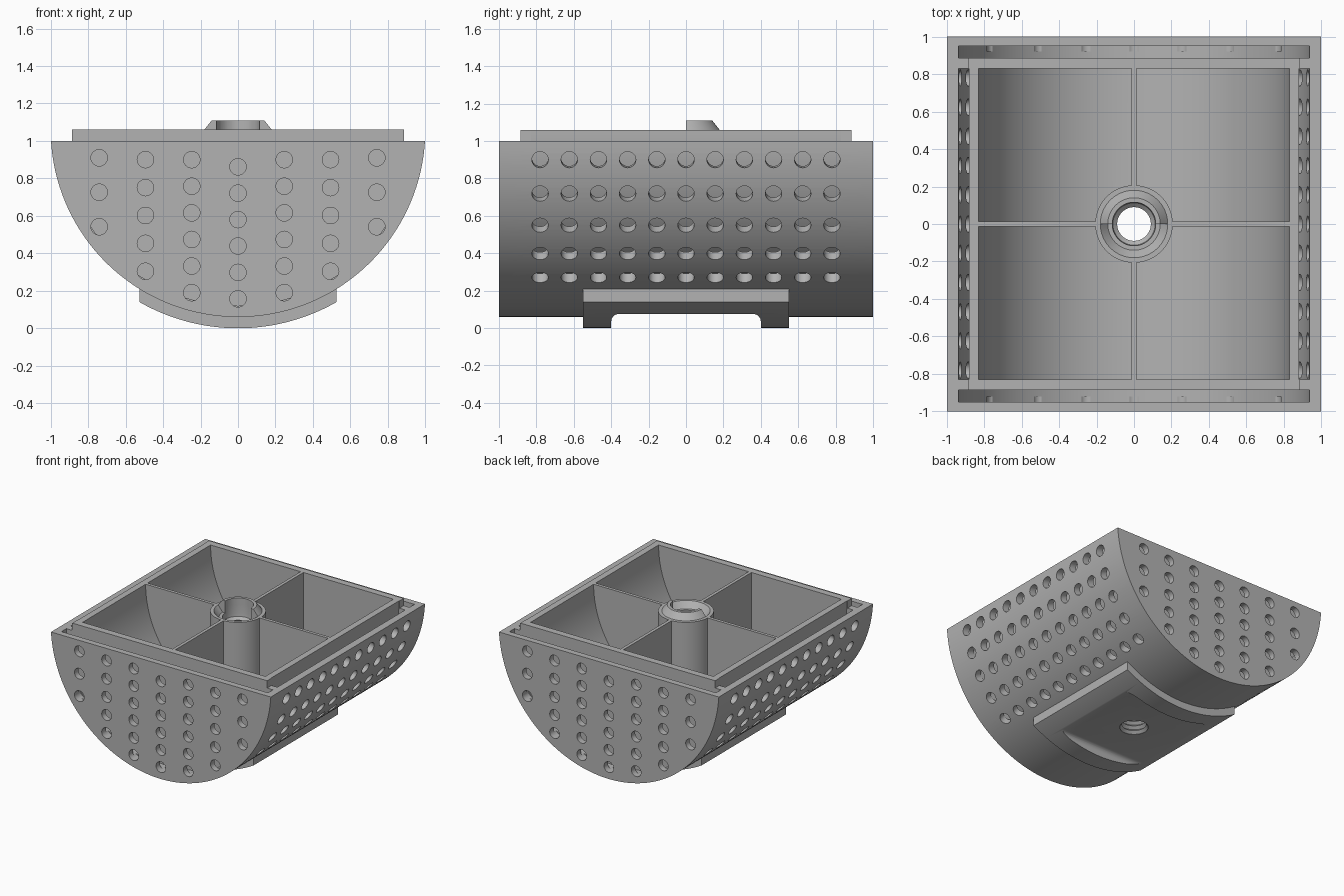
import bpy, bmesh, math
from mathutils import Matrix, Vector

if "Cube" in bpy.data.objects:
    bpy.data.objects.remove(bpy.data.objects["Cube"])

AXIS_Z = 1.06      # height of the drum's axis
RIM_Z = 1.0        # height of the outer rim
LIP_Z = 1.06       # height of the inner lip

grey = bpy.data.materials.new("plain grey")
grey.use_nodes = True
grey.diffuse_color = (0.45, 0.45, 0.45, 1)
grey.node_tree.nodes["Principled BSDF"].inputs["Base Color"].default_value = (0.45, 0.45, 0.45, 1)


def to_object(name, bm):
    bmesh.ops.recalc_face_normals(bm, faces=bm.faces)
    mesh = bpy.data.meshes.new(name)
    bm.to_mesh(mesh)
    bm.free()
    mesh.materials.append(grey)
    obj = bpy.data.objects.new(name, mesh)
    bpy.context.collection.objects.link(obj)
    return obj


def prism(name, profile, y0, y1, turn=0):
    """Extrude an (x, z) outline along y, then turn it about z."""
    bm = bmesh.new()
    face = bm.faces.new([bm.verts.new((x, y0, z)) for x, z in profile])
    ext = bmesh.ops.extrude_face_region(bm, geom=[face])
    moved = [v for v in ext["geom"] if isinstance(v, bmesh.types.BMVert)]
    bmesh.ops.translate(bm, verts=moved, vec=(0, y1 - y0, 0))
    bmesh.ops.rotate(bm, verts=bm.verts, matrix=Matrix.Rotation(turn, 3, 'Z'))
    return to_object(name, bm)


def arc(r, half_width=None, steps=96):
    """Lower arc about the drum axis, from +x to -x."""
    a = math.asin(min(1, (half_width or r) / r))
    return [(r * math.sin(t), AXIS_Z - r * math.cos(t))
            for t in (a - 2 * a * i / steps for i in range(steps + 1))]


def trough(r, top):
    return [(r, top)] + arc(r) + [(-r, top)]


def lathe(name, profile, angle=math.tau, steps=64, start=0):
    """Turn an (r, z) outline that begins and ends on the z axis."""
    bm = bmesh.new()
    verts = [bm.verts.new((r, 0, z)) for r, z in profile]
    edges = [bm.edges.new(p) for p in zip(verts, verts[1:])]
    bmesh.ops.spin(bm, geom=verts + edges, axis=(0, 0, 1), cent=(0, 0, 0),
                   angle=angle, steps=steps)
    bmesh.ops.remove_doubles(bm, verts=bm.verts, dist=1e-5)
    bmesh.ops.holes_fill(bm, edges=[e for e in bm.edges if e.is_boundary], sides=0)
    bmesh.ops.rotate(bm, verts=bm.verts, matrix=Matrix.Rotation(start, 3, 'Z'))
    return to_object(name, bm)


def combine(obj, tool, operation='DIFFERENCE'):
    bpy.context.view_layer.objects.active = obj
    mod = obj.modifiers.new("combine", 'BOOLEAN')
    mod.operation, mod.solver, mod.object = operation, 'EXACT', tool
    bpy.ops.object.modifier_apply(modifier=mod.name)


# Outer half drum, with the raised lip and the curved foot pad
h = math.sqrt(1 - (AXIS_Z - RIM_Z) ** 2)
body = prism("drum_body", arc(1, h), -1, 1)
lip = prism("lip", [(0.885, LIP_Z), (0.885, 0.9), (-0.885, 0.9), (-0.885, LIP_Z)], -0.89, 0.89)
pad = prism("pad", [(0.525, 0.23)] + arc(1.06, 0.525, 48) + [(-0.525, 0.23)], -0.55, 0.55)
tools = [lip, pad]
for part in (lip, pad):
    combine(body, part, 'UNION')

# Cutters: end slots, side gap, inner trough
cutters = [prism("end_slot", trough(0.94, 1.3), *ys) for ys in ((-0.95, -0.886), (0.886, 0.95))]
ring = trough(0.94, 1.3) + trough(0.882, 1.3)[::-1]
cutters.append(prism("side_gap", ring, -0.83, 0.83))
cutters.append(prism("inner_trough", trough(0.83, 1.35), -0.83, 0.83))

# Cutter: flat window with rounded corners under the foot pad
c = 0.04
corner = [(0.4 - c + c * math.cos(t), 0.075 - c + c * math.sin(t))
          for t in (math.pi / 2 * i / 8 for i in range(9))]
window = [(0.4, -0.2)] + corner + [(-x, z) for x, z in corner[::-1]] + [(-0.4, -0.2)]
cutters.append(prism("pad_window", window, -0.7, 0.7, math.pi / 2))

# Cutter: threaded bore
pitch = 0.04
thread = [(0, -0.06)]
for i in range(26):
    thread += [(0.09, -0.06 + pitch * i), (0.113, -0.06 + pitch * (i + 0.5))]
thread += [(0.116, 0.985), (0.116, 1.3), (0, 1.3)]
bore = lathe("bore", thread, steps=48)
cutters.append(bore)

# Cutter: all vent holes
holes = bmesh.new()


def drill(centre, direction, depth):
    rot = Vector(direction).to_track_quat('Z', 'Y').to_matrix().to_4x4()
    bmesh.ops.create_cone(holes, cap_ends=True, segments=24, radius1=0.044, radius2=0.044,
                          depth=depth, matrix=Matrix.Translation(centre) @ rot)


# end wall columns: x, top height, spacing, count
for x, top, gap, count in ((0, 0.862, 0.141, 6), (0.247, 0.9, 0.142, 6),
                           (0.494, 0.9, 0.149, 5), (0.741, 0.91, 0.184, 3)):
    for sx in ((1, -1) if x else (1,)):
        for sy in (1, -1):
            for i in range(count):
                drill((sx * x, sy, top - gap * i), (0, sy, 0), 0.16)
# curved wall rows
for row in range(5):
    a = math.radians(9.2 + 10.75 * row)
    for sx in (1, -1):
        d = Vector((sx * math.cos(a), 0, -math.sin(a)))
        for i in range(11):
            drill(d * 0.99 + Vector((0, -0.78 + 0.156 * i, AXIS_Z)), d, 0.14)
cutters.append(to_object("vent_holes", holes))

for cutter in cutters:
    combine(body, cutter)

# Central post, with a conical recess on its front half
post = lathe("centre_post", [(0, 0.1), (0.207, 0.1), (0.207, LIP_Z), (0, LIP_Z)])
recess = lathe("recess", [(0, 1.01), (0.14, 1.01), (0.18, LIP_Z), (0.188, 1.07), (0, 1.07)],
               math.pi, 32, math.pi)
combine(post, recess)
combine(post, bore)

# Conical collar on the back half
collar = lathe("locating_collar", [(0, 1.05), (0.18, 1.05), (0.18, LIP_Z), (0.14, 1.11), (0, 1.11)],
               math.pi, 32)
combine(collar, bore)

# Four divider walls between the post and the trough
outline = [(x, z) for x, z in arc(0.835) if x > 0.2]
side = [(0.195, LIP_Z)] + outline + [(0.195, outline[-1][1])]
lengthwise = [(0.195, LIP_Z), (0.832, LIP_Z), (0.832, 0.22), (0.195, 0.22)]
parts = [body, post, collar]
for i, name in enumerate(("left", "back", "right", "front")):
    parts.append(prism(name + "_divider", lengthwise if i % 2 else side,
                       -0.013, 0.013, i * math.pi / 2))

for obj in tools + cutters + [recess]:
    bpy.data.objects.remove(obj)

bpy.ops.object.select_all(action='DESELECT')
for obj in parts:
    obj.select_set(True)
bpy.context.view_layer.objects.active = body
bpy.ops.object.shade_smooth_by_angle(angle=math.radians(25))
